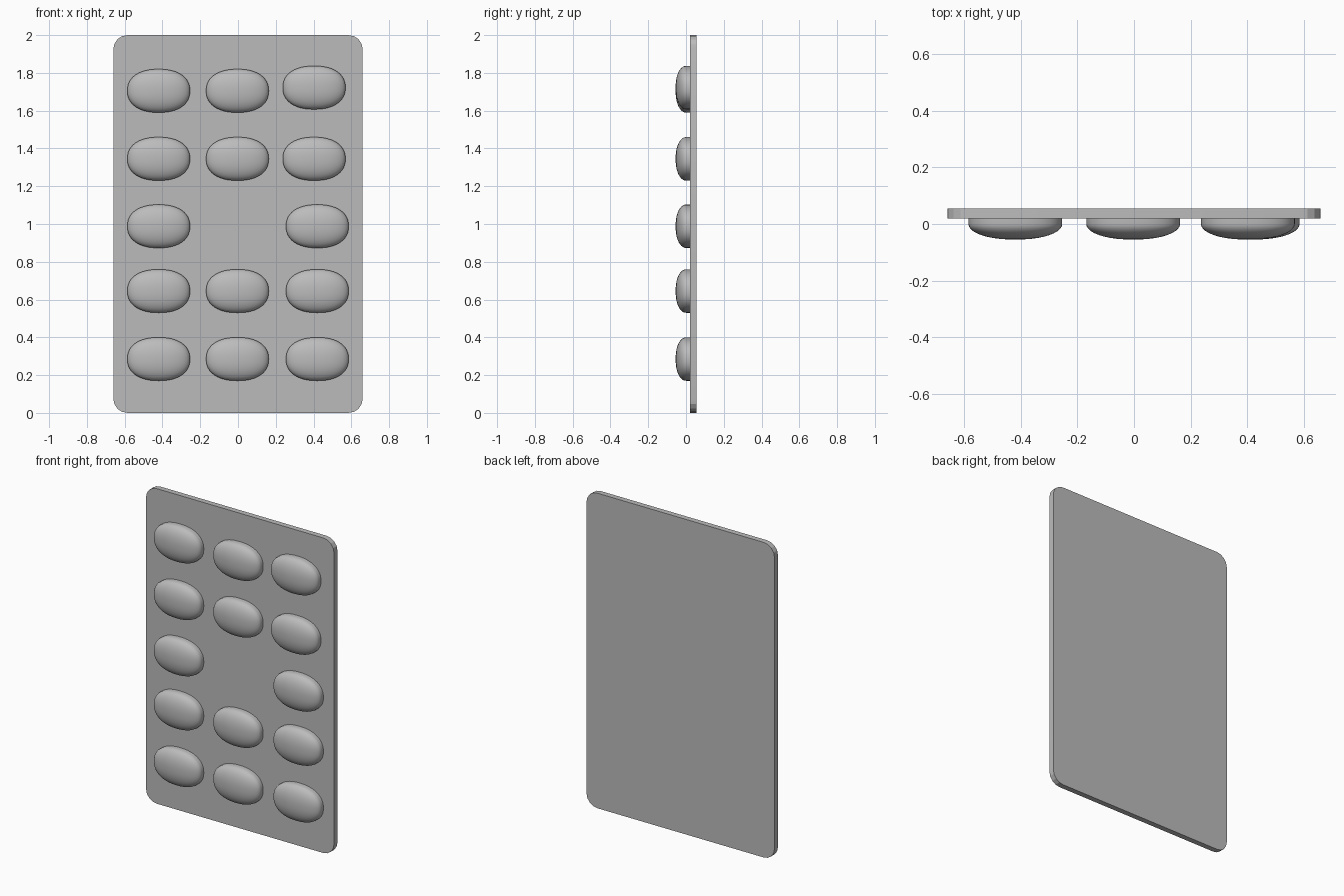
import bpy, bmesh
from math import cos, sin, pi, copysign

cube = bpy.data.objects.get("Cube")
if cube:
    bpy.data.objects.remove(cube, do_unlink=True)


def make_material(name, color):
    mat = bpy.data.materials.new(name)
    mat.use_nodes = True
    mat.diffuse_color = color
    mat.node_tree.nodes["Principled BSDF"].inputs["Base Color"].default_value = color
    return mat


grey = make_material("foil grey", (0.5, 0.5, 0.5, 1))


def add_object(name, bm, angle):
    bmesh.ops.recalc_face_normals(bm, faces=bm.faces)
    mesh = bpy.data.meshes.new(name)
    bm.to_mesh(mesh)
    bm.free()
    mesh.materials.append(grey)
    obj = bpy.data.objects.new(name, mesh)
    bpy.context.collection.objects.link(obj)
    bpy.ops.object.select_all(action="DESELECT")
    obj.select_set(True)
    bpy.context.view_layer.objects.active = obj
    bpy.ops.object.shade_smooth_by_angle(angle=angle)
    return obj


# Flat backing sheet with rounded corners
W, H, R, STEPS = 0.66, 1.0, 0.075, 4
FRONT, BACK = 0.02, 0.055
bm = bmesh.new()
outline = []
for quarter, (sx, sz) in enumerate([(1, 1), (-1, 1), (-1, -1), (1, -1)]):
    for i in range(STEPS + 1):
        a = (quarter + i / STEPS) * pi / 2
        outline.append(bm.verts.new((sx * (W - R) + R * cos(a), FRONT,
                                     H + sz * (H - R) + R * sin(a))))
face = bm.faces.new(outline)
side = bmesh.ops.extrude_face_region(bm, geom=[face], use_keep_orig=True)
verts = [g for g in side["geom"] if isinstance(g, bmesh.types.BMVert)]
bmesh.ops.translate(bm, verts=verts, vec=(0, BACK - FRONT, 0))
add_object("backing_sheet", bm, 0.3)


# Domed blister: straight wall, then a rounded cap
def blister(name, x, z, segments=48, rings=10):
    def power(v, e):
        return copysign(abs(v) ** e, v)

    profile = [(1, FRONT + 0.005)]
    for i in range(rings):
        t = i / rings * pi / 2
        profile.append((cos(t) ** 0.9, -0.055 * sin(t)))
    bm = bmesh.new()
    loops = []
    for scale, y in profile:
        loop = []
        for i in range(segments):
            a = 2 * pi * i / segments
            loop.append(bm.verts.new((0.166 * scale * power(cos(a), 0.88), y,
                                      0.115 * scale * power(sin(a), 0.88))))
        loops.append(loop)
    for lower, upper in zip(loops, loops[1:]):
        for i in range(segments):
            j = (i + 1) % segments
            bm.faces.new((lower[i], lower[j], upper[j], upper[i]))
    tip = bm.verts.new((0, -0.055, 0))
    for i in range(segments):
        bm.faces.new((loops[-1][i], loops[-1][(i + 1) % segments], tip))
    bm.faces.new(loops[0])
    add_object(name, bm, 0.9).location = (x, 0, z)


# Grid of blisters, with the middle pocket missing
for row, z in enumerate([1.705, 1.345, 0.988, 0.645, 0.285]):
    right_x = 0.403 if row < 2 else 0.42
    for col, x in enumerate([-0.42, -0.003, right_x]):
        if (row, col) == (2, 1):
            continue
        lift = 0.017 if (row, col) == (0, 2) else 0
        blister(f"blister_row{row + 1}_col{col + 1}", x, z + lift)
